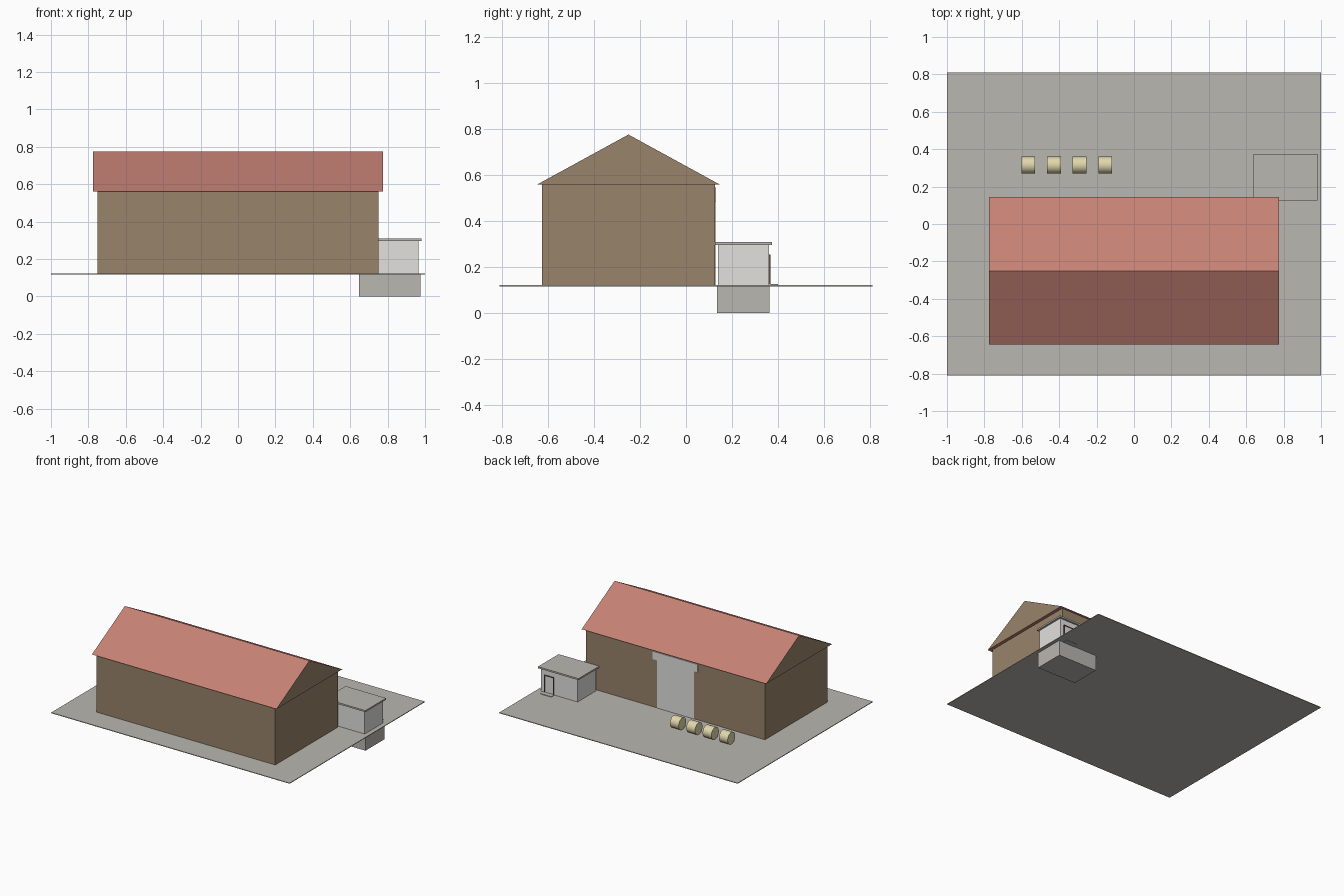
import bpy
import bmesh
import math
from mathutils import Matrix

cube = bpy.data.objects.get("Cube")
if cube:
    bpy.data.objects.remove(cube, do_unlink=True)


def material(name, srgb):
    """Flat material from a 0-255 display colour."""
    lin = [((c / 255 + 0.055) / 1.055) ** 2.4 for c in srgb] + [1]
    m = bpy.data.materials.new(name)
    m.use_nodes = True
    m.diffuse_color = lin
    m.node_tree.nodes["Principled BSDF"].inputs["Base Color"].default_value = lin
    return m


CONCRETE = material("concrete grey", (186, 183, 176))
BROWN = material("timber brown", (153, 131, 106))
RED = material("roof red", (197, 129, 116))
PALE = material("pale grey", (226, 225, 222))
STRAW = material("straw", (225, 215, 172))
DARK = material("dark trim", (95, 82, 72))


def finish(name, bm, *mats):
    bmesh.ops.recalc_face_normals(bm, faces=bm.faces)
    mesh = bpy.data.meshes.new(name)
    bm.to_mesh(mesh)
    bm.free()
    for m in mats:
        mesh.materials.append(m)
    obj = bpy.data.objects.new(name, mesh)
    bpy.context.collection.objects.link(obj)
    return obj


def box(name, x, y, z, mat):
    """Box from (min, max) ranges on each axis."""
    bm = bmesh.new()
    bmesh.ops.create_cube(bm, size=1)
    for v in bm.verts:
        v.co = [r[0] if c < 0 else r[1] for c, r in zip(v.co, (x, y, z))]
    return finish(name, bm, mat)


GROUND = 0.122
EAVE = 0.56

# Yard slab
box("ground", (-1, 1), (-0.81, 0.81), (GROUND - 0.005, GROUND), CONCRETE)

# Barn walls
box("barn_walls", (-0.75, 0.75), (-0.625, 0.125), (GROUND, EAVE), BROWN)

# Barn roof: triangular prism, timber gable ends, red slopes and eaves
bm = bmesh.new()
profile = [(-0.645, EAVE), (0.145, EAVE), (-0.25, 0.776)]
end = bm.faces.new([bm.verts.new((-0.774, y, z)) for y, z in profile])
moved = bmesh.ops.extrude_face_region(bm, geom=[end], use_keep_orig=True)["geom"]
bmesh.ops.translate(bm, vec=(1.548, 0, 0),
                    verts=[g for g in moved if isinstance(g, bmesh.types.BMVert)])
bmesh.ops.recalc_face_normals(bm, faces=bm.faces)
for f in bm.faces:
    f.material_index = 1 if abs(f.normal.x) > 0.9 else 0
finish("barn_roof", bm, RED, BROWN)

# Sliding barn door and its track cover on the back wall
box("barn_door", (-0.155, 0.155), (0.122, 0.128), (GROUND, 0.49), PALE)
box("barn_door_track", (-0.19, 0.19), (0.122, 0.131), (0.485, 0.545), PALE)

# Side building: foundation, walls, slab roof
box("shed_foundation", (0.647, 0.975), (0.135, 0.362), (0, GROUND - 0.004), CONCRETE)
box("shed_walls", (0.657, 0.965), (0.14, 0.36), (GROUND, 0.297), PALE)
box("shed_roof", (0.64, 0.98), (0.126, 0.374), (0.297, 0.309), CONCRETE)

# Shed door with thin frame and doorstep
box("shed_door", (0.86, 0.93), (0.358, 0.363), (GROUND, 0.25), PALE)
for name, x in (("left", 0.93), ("right", 0.855)):
    box("shed_door_post_" + name, (x, x + 0.005), (0.358, 0.367), (GROUND, 0.25), DARK)
box("shed_door_lintel", (0.855, 0.935), (0.358, 0.367), (0.25, 0.255), DARK)
box("shed_doorstep", (0.85, 0.94), (0.36, 0.4), (GROUND - 0.007, GROUND + 0.004), CONCRETE)

# Row of round straw bales lying along x
for i in range(4):
    bm = bmesh.new()
    bmesh.ops.create_cone(bm, cap_ends=True, segments=32, radius1=0.045,
                          radius2=0.045, depth=0.073,
                          matrix=Matrix.Rotation(math.pi / 2, 4, "Y"))
    bale = finish(f"straw_bale_{i + 1}", bm, STRAW)
    bale.location = (-0.565 + i * 0.137, 0.315, GROUND + 0.045)
    for p in bale.data.polygons:
        p.use_smooth = len(p.vertices) == 4
    for e in bale.data.edges:
        a, b = (bale.data.vertices[v].co.x for v in e.vertices)
        e.use_edge_sharp = abs(a - b) < 0.01
